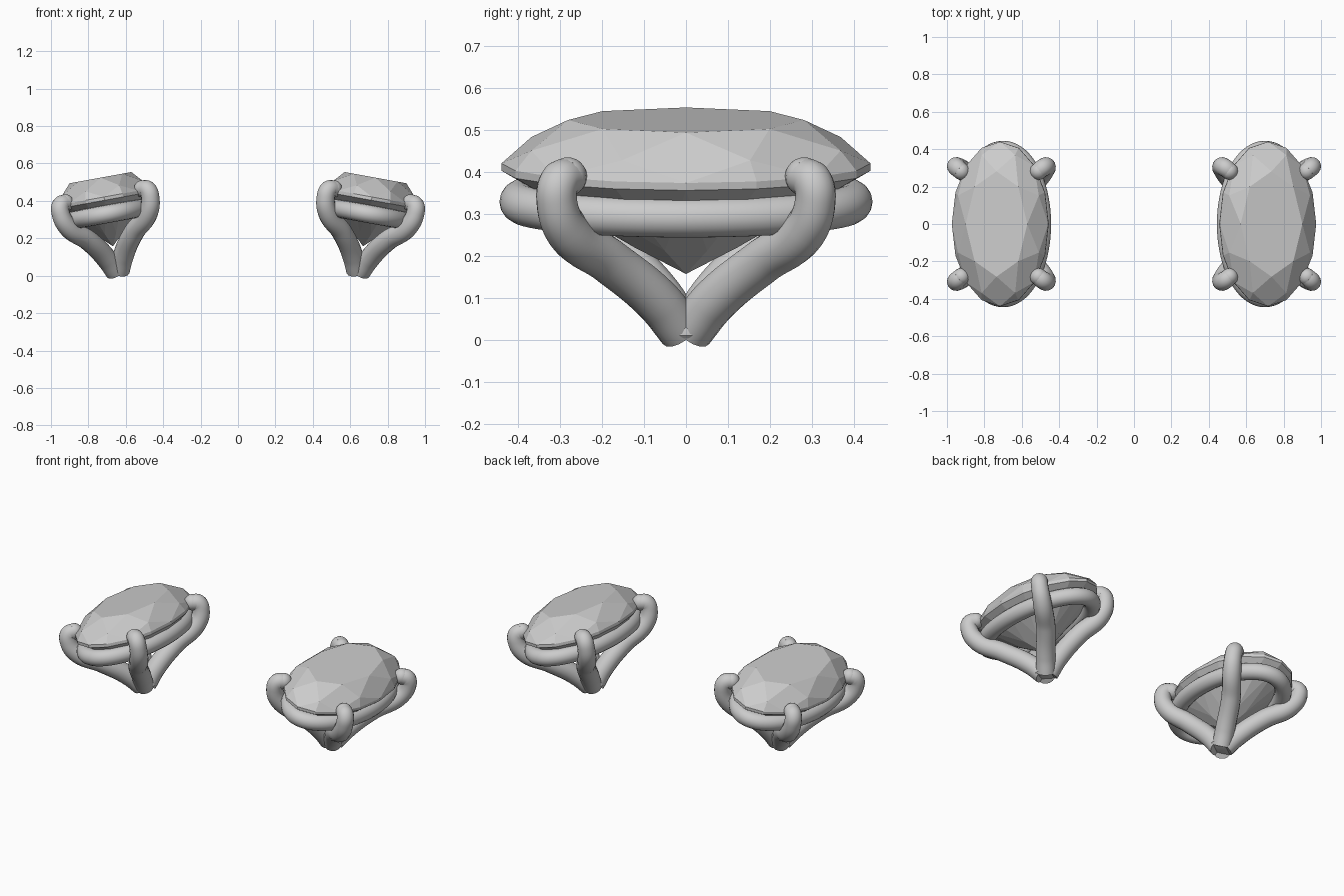
import bpy, bmesh, math
from mathutils import Matrix, Vector

if "Cube" in bpy.data.objects:
    bpy.data.objects.remove(bpy.data.objects["Cube"])

# Each setting is built upright, leaned outward, moved to +x and mirrored to -x
PLACE = Matrix.Translation((0.64, 0, 0)) @ Matrix.Rotation(math.radians(10.3), 4, 'Y')


def finish(obj, smooth=True):
    obj.data.transform(PLACE)
    bpy.ops.object.select_all(action='DESELECT')
    obj.select_set(True)
    bpy.context.view_layer.objects.active = obj
    if smooth:
        bpy.ops.object.shade_smooth_by_angle(angle=math.radians(40))
    m = obj.modifiers.new("pair", 'MIRROR')
    m.use_mirror_merge = False


def from_bmesh(name, bm, smooth=True):
    bmesh.ops.recalc_face_normals(bm, faces=bm.faces)
    me = bpy.data.meshes.new(name)
    bm.to_mesh(me)
    bm.free()
    obj = bpy.data.objects.new(name, me)
    bpy.context.collection.objects.link(obj)
    finish(obj, smooth)


def tube(name, points, radii):
    cu = bpy.data.curves.new(name, 'CURVE')
    cu.dimensions = '3D'
    cu.bevel_depth = 1.0
    cu.bevel_resolution = 6
    cu.resolution_u = 10
    cu.use_fill_caps = True
    sp = cu.splines.new('BEZIER')
    sp.bezier_points.add(len(points) - 1)
    for bp, p, r in zip(sp.bezier_points, points, radii):
        bp.co = p
        bp.radius = r
        bp.handle_left_type = bp.handle_right_type = 'AUTO'
    obj = bpy.data.objects.new(name, cu)
    bpy.context.collection.objects.link(obj)
    bpy.ops.object.select_all(action='DESELECT')
    obj.select_set(True)
    bpy.context.view_layer.objects.active = obj
    bpy.ops.object.convert(target='MESH')
    finish(bpy.context.view_layer.objects.active)


# Oval brilliant-cut gem
A, B, GIRDLE, CROWN, DEPTH = 0.262, 0.44, 0.428, 0.105, 0.25
bm = bmesh.new()


def ring(n, offset, rho, z):
    out = []
    for k in range(n):
        a = 2 * math.pi * (k + offset) / n
        out.append(bm.verts.new((A * rho * math.cos(a), B * rho * math.sin(a), z)))
    return out


table = ring(8, 0, 0.64, GIRDLE + CROWN)
star = ring(8, 0.5, 0.907, GIRDLE + CROWN * 0.45)
top = ring(16, 0, 1, GIRDLE)
low = ring(16, 0, 1, GIRDLE - 0.018)
pav = ring(8, 0.5, 0.3, GIRDLE - 0.018 - DEPTH * 0.723)
culet = bm.verts.new((0, 0, GIRDLE - 0.018 - DEPTH))
bm.faces.new(table)
for k in range(8):
    n, g, h, e = (k + 1) % 8, 2 * k, 2 * k + 1, (2 * k + 2) % 16
    bm.faces.new((table[k], star[k - 1], top[g], star[k]))
    bm.faces.new((table[k], star[k], table[n]))
    bm.faces.new((star[k], top[g], top[h]))
    bm.faces.new((star[k], top[h], top[e]))
    bm.faces.new((top[g], low[g], low[h], top[h]))
    bm.faces.new((top[h], low[h], low[e], top[e]))
    bm.faces.new((pav[k], low[h], low[g]))
    bm.faces.new((pav[k], low[e], low[h]))
    bm.faces.new((culet, pav[k], low[g], pav[k - 1]))
from_bmesh("gem", bm, smooth=False)

# Oval gallery ring under the gem
bm = bmesh.new()
N, M, R = 72, 16, 0.048
loops = []
for i in range(N):
    a = 2 * math.pi * i / N
    c = Vector((0.213 * math.cos(a), 0.397 * math.sin(a), 0.335))
    out = Vector((math.cos(a) / 0.213, math.sin(a) / 0.397, 0)).normalized()
    loops.append([bm.verts.new(c + R * (math.cos(b) * out + math.sin(b) * Vector((0, 0, 1))))
                  for b in (2 * math.pi * j / M for j in range(M))])
for i in range(N):
    p, q = loops[i], loops[(i + 1) % N]
    for j in range(M):
        k = (j + 1) % M
        bm.faces.new((p[j], q[j], q[k], p[k]))
from_bmesh("gallery_ring", bm)

# Four claws sweeping up from the foot, with rounded tips over the gem edge
PATH = [(0.012, 0.012, 0.025), (0.045, 0.065, 0.10), (0.125, 0.185, 0.215),
        (0.215, 0.28, 0.30), (0.243, 0.308, 0.38), (0.235, 0.302, 0.425), (0.21, 0.282, 0.434)]
RADII = [0.054, 0.056, 0.055, 0.053, 0.049, 0.048, 0.046]
for sx, nx in ((1, "outer"), (-1, "inner")):
    for sy, ny in ((1, "back"), (-1, "front")):
        tube(f"{nx}_{ny}_claw", [(sx * x, sy * y, z) for x, y, z in PATH], RADII)
        bm = bmesh.new()
        tip = (sx * PATH[-1][0], sy * PATH[-1][1], PATH[-1][2])
        bmesh.ops.create_uvsphere(bm, u_segments=20, v_segments=12, radius=0.046,
                                  matrix=Matrix.Translation(tip))
        from_bmesh(f"{nx}_{ny}_claw_tip", bm)

# Round foot where the claws meet
bm = bmesh.new()
prof = [(0.05, 0.011), (0.065, 0.015), (0.071, 0.024), (0.069, 0.04), (0.055, 0.07)]
S = 32
rows = [[bm.verts.new((r * math.cos(2 * math.pi * i / S), r * math.sin(2 * math.pi * i / S), z))
         for i in range(S)] for r, z in prof]
for p, q in zip(rows, rows[1:]):
    for i in range(S):
        k = (i + 1) % S
        bm.faces.new((p[i], p[k], q[k], q[i]))
bm.faces.new(rows[0])
bm.faces.new(rows[-1])
from_bmesh("foot", bm)
